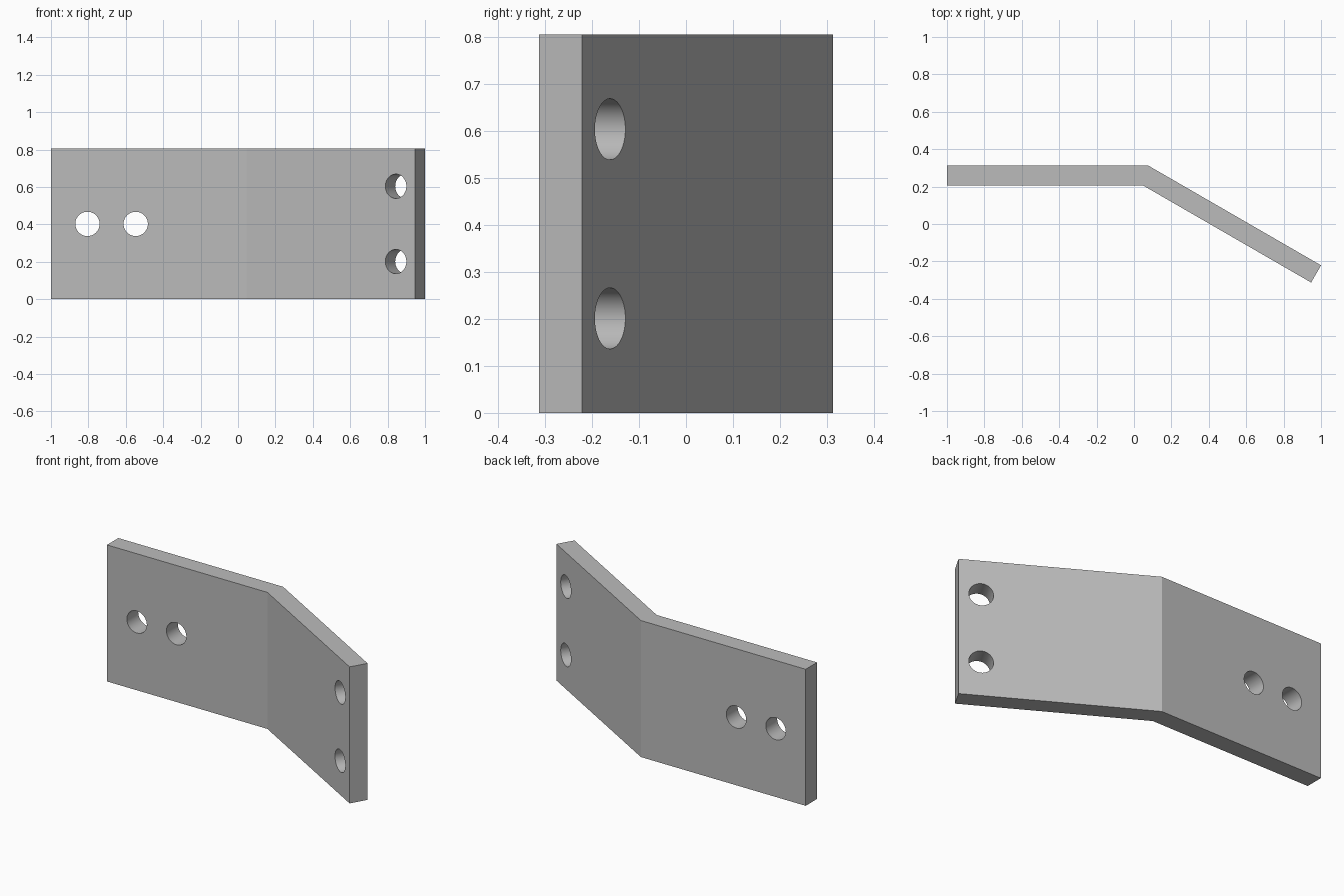
import bpy, bmesh, math
from mathutils import Vector

cube = bpy.data.objects.get("Cube")
if cube:
    bpy.data.objects.remove(cube, do_unlink=True)

HEIGHT, THICK, BEND = 0.805, 0.106, math.radians(30)
BACK, END_Y = 0.313, -0.221
HOLE_R = 0.065

steel = bpy.data.materials.new("plain_grey")
steel.use_nodes = True
grey = (0.5, 0.5, 0.5, 1)
steel.diffuse_color = grey
steel.node_tree.nodes["Principled BSDF"].inputs["Base Color"].default_value = grey

# Bent plate: six-point profile extruded upward
along = Vector((math.cos(BEND), -math.sin(BEND), 0))
inward = Vector((-math.sin(BEND), -math.cos(BEND), 0))
end = Vector((1, END_Y, 0))
bend_x = 1 - (BACK - END_Y) / math.tan(BEND)
inner_x = bend_x - THICK * math.tan(BEND / 2)
profile = [Vector((-1, BACK, 0)), Vector((-1, BACK - THICK, 0)),
           Vector((inner_x, BACK - THICK, 0)), end + inward * THICK,
           end, Vector((bend_x, BACK, 0))]
bm = bmesh.new()
base = bm.faces.new([bm.verts.new(p) for p in profile])
top = bmesh.ops.extrude_face_region(bm, geom=[base])["geom"]
bmesh.ops.translate(bm, vec=(0, 0, HEIGHT),
                    verts=[v for v in top if isinstance(v, bmesh.types.BMVert)])
bmesh.ops.recalc_face_normals(bm, faces=bm.faces)
mesh = bpy.data.meshes.new("bent_plate")
bm.to_mesh(mesh)
bm.free()
mesh.materials.append(steel)
plate = bpy.data.objects.new("bent_plate", mesh)
bpy.context.collection.objects.link(plate)


def drill(name, centre, axis):
    """Cut one round through hole along the given axis."""
    bpy.ops.mesh.primitive_cylinder_add(
        vertices=64, radius=HOLE_R, depth=THICK * 3, location=centre,
        rotation=axis.to_track_quat('Z', 'Y').to_euler())
    cutter = bpy.context.object
    cutter.name = name
    cutter.hide_render = True
    cutter.data.materials.append(steel)
    bpy.context.view_layer.objects.active = plate
    mod = plate.modifiers.new(name, 'BOOLEAN')
    mod.operation, mod.solver, mod.object = 'DIFFERENCE', 'EXACT', cutter
    bpy.ops.object.modifier_apply(modifier=mod.name)
    bpy.data.objects.remove(cutter, do_unlink=True)


# Two holes side by side in the straight wing
for x in (-0.805, -0.547):
    drill("straight_wing_hole", Vector((x, BACK - THICK / 2, HEIGHT / 2)), Vector((0, 1, 0)))

# Two holes one above the other in the angled wing
for z in (HEIGHT / 4, HEIGHT * 3 / 4):
    drill("angled_wing_hole",
          end - along * 0.119 + inward * THICK / 2 + Vector((0, 0, z)), inward)

# Smooth hole walls, sharp plate edges
bpy.ops.object.select_all(action='DESELECT')
plate.select_set(True)
bpy.context.view_layer.objects.active = plate
bpy.ops.object.shade_smooth_by_angle(angle=math.radians(25))
